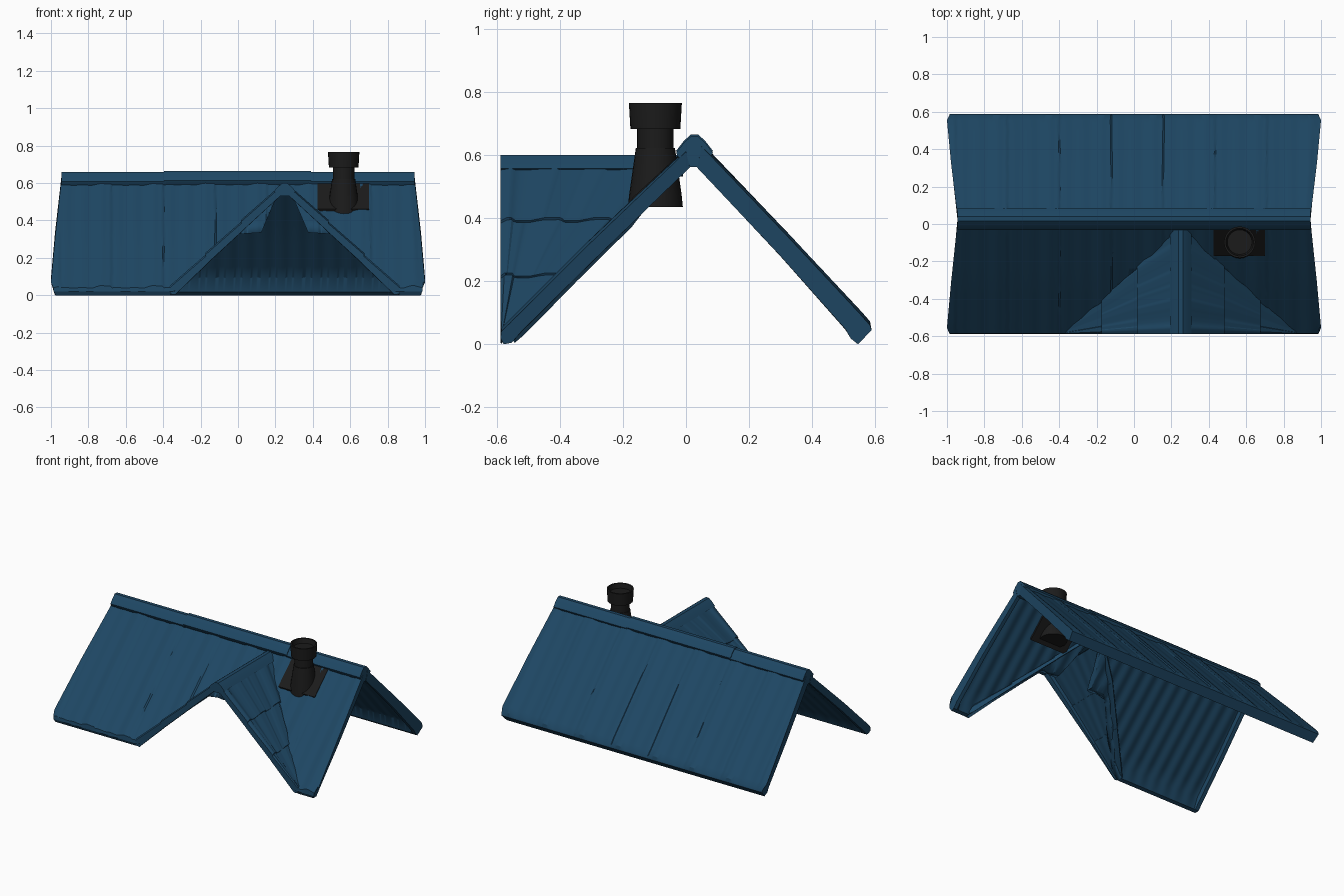
import bpy, bmesh, math

if "Cube" in bpy.data.objects:
    bpy.data.objects.remove(bpy.data.objects["Cube"])

def material(name, col):
    m = bpy.data.materials.new(name)
    m.diffuse_color = (*col, 1)
    m.use_nodes = True
    m.node_tree.nodes["Principled BSDF"].inputs["Base Color"].default_value = m.diffuse_color
    return m

BLUE = material("blue roof", (0.013, 0.063, 0.127))
DARK = material("dark metal", (0.011, 0.011, 0.011))

def finish(name, bm, mat, angle=30):
    bmesh.ops.recalc_face_normals(bm, faces=bm.faces)
    me = bpy.data.meshes.new(name)
    bm.to_mesh(me)
    bm.free()
    ob = bpy.data.objects.new(name, me)
    bpy.context.collection.objects.link(ob)
    me.materials.append(mat)
    bpy.ops.object.select_all(action='DESELECT')
    ob.select_set(True)
    bpy.context.view_layer.objects.active = ob
    bpy.ops.object.shade_smooth_by_angle(angle=math.radians(angle))
    return ob

def loft(name, rings, mat, angle=30):
    """Closed rings of points joined into a capped solid."""
    bm = bmesh.new()
    vs = [[bm.verts.new(p) for p in r] for r in rings]
    k = len(vs[0])
    for a, b in zip(vs, vs[1:]):
        for i in range(k):
            bm.faces.new((a[i], a[(i + 1) % k], b[(i + 1) % k], b[i]))
    bm.faces.new(vs[0])
    bm.faces.new(vs[-1])
    return finish(name, bm, mat, angle)

def rib(s, start, pitch):
    """Overlapping sheet edge: a step on one side, easing off on the other."""
    d = (s - start + pitch / 2) % pitch - pitch / 2
    return max(0, min(1, (0.030 - d) / 0.003, (0.075 + d) / 0.05))

def wave(s, pitch):
    return math.cos(2 * math.pi * s / pitch)

# main slopes: profile corners (y, z, half length, kind); 1 = outer, 0 = inner, 2 = straight eave
# the sheet is thin, with a deeper rim (by "rim") round its ends
def main_slope(name, corners, rim):
    profile = []
    for a, b in zip(corners, corners[1:] + corners[:1]):
        parts = 4 if abs(a[0] - b[0]) > 0.15 else 1
        for j in range(parts):
            profile.append([p + (q - p) * j / parts for p, q in zip(a[:3], b[:3])] + [a[3]])
    rings = []
    n = 220
    for i in range(n + 1):
        s = -1 + 2 * i / n
        ring = []
        for y, z, half, kind in profile:
            x = s * half
            lift = (0.005 * wave(x, 0.0925), 0.011 * rib(x, -0.15, 0.2775) + 0.002 * wave(x, 0.0925), 0)[kind]
            lift *= min(1, (1 - abs(s)) / 0.04)
            if kind == 0 and abs(s) < 0.965:
                lift += rim
            ring.append((x, y, max(0, z + lift)))
        rings.append(ring)
    return loft(name, rings, BLUE)

main_slope("back_slope", [(0.05, 0.626, 0.945, 1), (0.325, 0.338, 0.978, 1), (0.555, 0.092, 1, 1),
                          (0.583, 0.060, 0.987, 1), (0.588, 0.045, 0.985, 2), (0.545, 0.0, 0.975, 2),
                          (0.522, 0.018, 0.98, 2), (0.505, 0.048, 0.98, 0), (0.297, 0.282, 0.97, 0),
                          (0.035, 0.56, 0.945, 0)], 0.045)
front = main_slope("front_slope", [(0.0, 0.610, 0.945, 1), (-0.312, 0.312, 0.978, 1), (-0.555, 0.070, 1, 1),
                                   (-0.585, 0.040, 0.987, 1), (-0.588, 0.02, 0.985, 2),
                                   (-0.578, 0.0, 0.975, 2), (-0.552, 0.005, 0.98, 2),
                                   (-0.52, 0.042, 0.98, 0), (-0.297, 0.262, 0.97, 0),
                                   (0.012, 0.56, 0.945, 0)], 0.033)

# opening in the front slope under the dormer
DX = 0.25
def cut(target, pts):
    c = loft("opening_cutter", [[(DX + d, y, z) for d, z in pts] for y in (-1, 0.2)], BLUE)
    m = target.modifiers.new("opening", 'BOOLEAN')
    m.operation, m.solver, m.object = 'DIFFERENCE', 'EXACT', c
    bpy.context.view_layer.objects.active = target
    bpy.ops.object.modifier_apply(modifier=m.name)
    bpy.data.objects.remove(c)

cut(front, [(-0.65, -0.035), (0.65, -0.035), (0.262, 0.326), (0.125, 0.335), (0.05, 0.51), (0.02, 0.535),
            (-0.02, 0.535), (-0.05, 0.51), (-0.125, 0.335), (-0.262, 0.326)])

# ridge caps: a peaked strip along either roof
CAP = [(-0.058, -0.054), (-0.034, -0.023), (-0.012, -0.003), (0.012, -0.003), (0.034, -0.023),
       (0.058, -0.054), (0.048, -0.075), (0.022, -0.1), (-0.022, -0.1), (-0.048, -0.075)]
for name, x0, x1, top in (("ridge_cap_left", -0.943, -0.385, 0.661),
                          ("ridge_cap_middle", -0.395, 0.39, 0.667),
                          ("ridge_cap_right", 0.38, 0.943, 0.661)):
    loft(name, [[(x, 0.027 + a, top + b) for a, b in CAP] for x in (x0, x1)], BLUE)
loft("dormer_ridge_cap", [[(DX + a, y, 0.602 + b * (0.85 if b > -0.06 else 0.7)) for a, b in CAP]
                          for y in (-0.588, -0.01)], BLUE)

# dormer slopes: three overlapping courses on each side, ending in the valley
def outer_z(d):
    return 0.608 - 0.925 * d

def dormer_course(name, side, d0, d1, last):
    prof = [(d0, outer_z(d0) - 0.010, 1), (d1, outer_z(d1) + 0.001, 1)]
    if last:
        prof += [(d1 - 0.005, 0.006, 1), (d1 - 0.03, 0.004, 0)]
    else:
        prof += [(d1 - 0.015, outer_z(d1) - 0.040, 0)]
    prof += [(d0, outer_z(d0) - 0.055, 0)]
    rings = []
    n = 60
    for i in range(n + 1):
        t = i / n
        ring = []
        for d, z, outer in prof:
            back = min(-0.02, (outer_z(d) - 0.607) / 0.97 + 0.04)
            y = -0.587 + t * (back + 0.587)
            lift = 0.010 * rib(y, -0.42, 0.155) if outer else 0.003 * wave(y, 0.0775)
            lift *= min(1, t / 0.05)
            if not outer and t > 0.07:
                lift += 0.024
            ring.append((DX + side * d, y, max(0.003, z + lift)))
        rings.append(ring)
    loft(name, rings, BLUE)

for side, word in ((-1, "left"), (1, "right")):
    for j, (d0, d1) in enumerate(((0.01, 0.235), (0.22, 0.425), (0.41, 0.615))):
        dormer_course(f"dormer_{word}_course_{j + 1}", side, d0, d1, j == 2)

# chimney flashing plate, passing through the slope
loft("chimney_flashing", [[(x, -0.172, 0.462), (x, -0.02, 0.602), (x, 0.0, 0.56), (x, -0.15, 0.415)]
                          for x in (0.425, 0.70)], DARK)

# chimney pipe: turned profile (radius, z) with a hollow top
PIPE = [(0.087, 0.435), (0.083, 0.475), (0.062, 0.622), (0.058, 0.622), (0.058, 0.682),
        (0.079, 0.682), (0.084, 0.765), (0.074, 0.765), (0.066, 0.735)]
loft("chimney_pipe", [[(0.565 + r * math.cos(a), -0.097 + r * math.sin(a), z)
                       for a in (2 * math.pi * k / 24 for k in range(24))] for r, z in PIPE], DARK)
